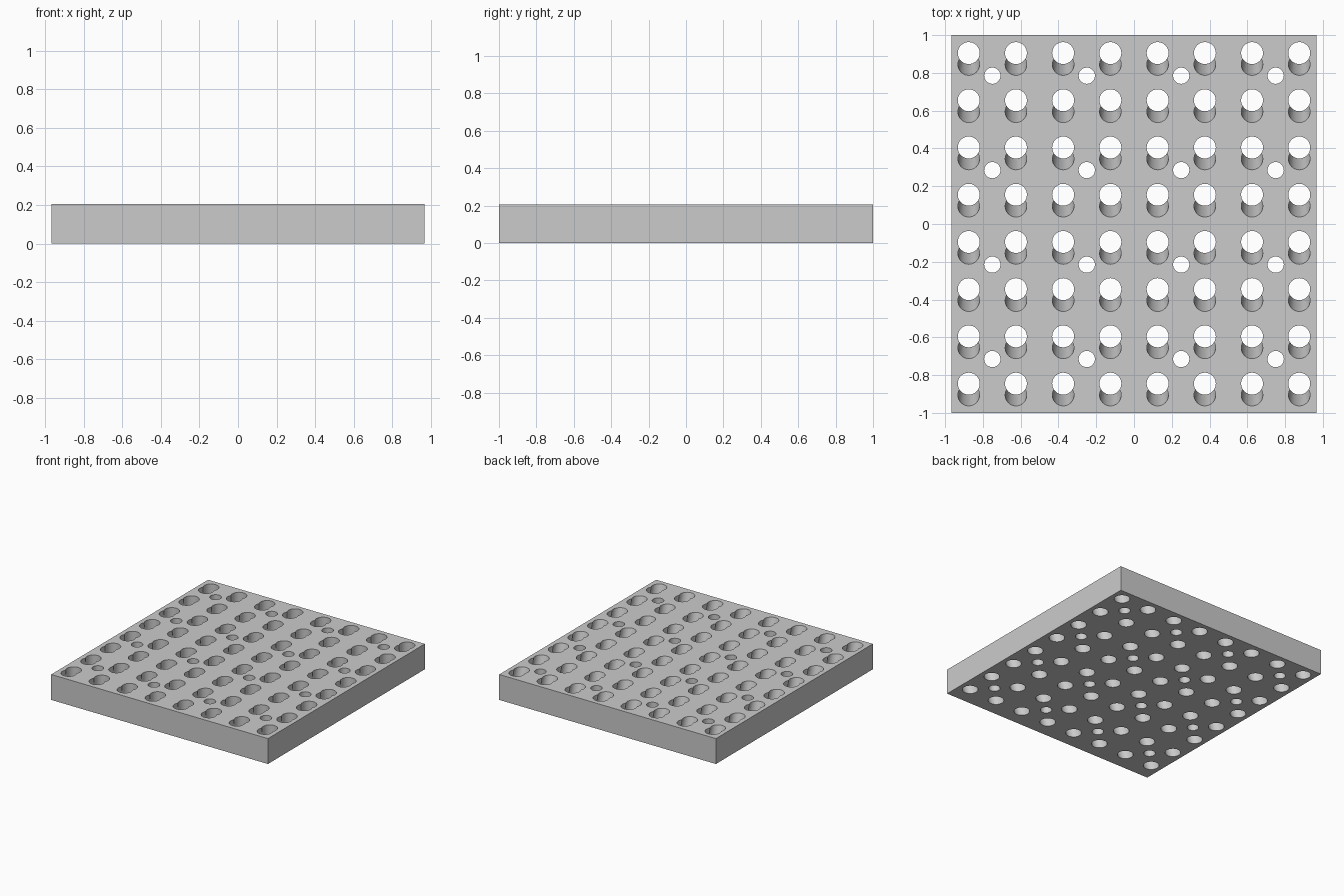
import bpy, bmesh, math
from mathutils import Matrix, Vector

cube = bpy.data.objects.get("Cube")
if cube:
    bpy.data.objects.remove(cube, do_unlink=True)

WIDTH, LENGTH, HEIGHT = 1.934, 2.0, 0.205
PITCH = 0.25
OVERSHOOT = 0.05

grey = bpy.data.materials.new("light grey")
grey.use_nodes = True
colour = (0.6, 0.6, 0.6, 1)
grey.diffuse_color = colour
grey.node_tree.nodes["Principled BSDF"].inputs["Base Color"].default_value = colour


def make_object(name, bm):
    mesh = bpy.data.meshes.new(name)
    bm.to_mesh(mesh)
    bm.free()
    mesh.materials.append(grey)
    obj = bpy.data.objects.new(name, mesh)
    bpy.context.collection.objects.link(obj)
    return obj


def hole_cutter(name, centres, radius, lean=0.0):
    """Cylinders through the block, sheared along y by lean from base to top."""
    bm = bmesh.new()
    shear = Matrix.Identity(4)
    shear[1][2] = lean / HEIGHT
    for x, y in centres:
        move = Matrix.Translation(Vector((x, y, 0)))
        lift = Matrix.Translation(Vector((0, 0, HEIGHT / 2)))
        bmesh.ops.create_cone(bm, cap_ends=True, segments=32, radius1=radius,
                              radius2=radius, depth=HEIGHT + 2 * OVERSHOOT,
                              matrix=move @ shear @ lift)
    cutter = make_object(name, bm)
    cutter.hide_render = True
    return cutter


# Solid block
bm = bmesh.new()
bmesh.ops.create_cube(bm, size=1)
bmesh.ops.scale(bm, vec=(WIDTH, LENGTH, HEIGHT), verts=bm.verts)
bmesh.ops.translate(bm, vec=(0, 0, HEIGHT / 2), verts=bm.verts)
block = make_object("perforated_block", bm)

# Grid of large holes, each with a leaning hole opening toward the front
large = [((i - 3.5) * PITCH, 0.03 + (j - 3.5) * PITCH)
         for i in range(8) for j in range(8)]
# Sparser grid of small holes
small = [((i - 1.5) * 2 * PITCH, 0.035 + (j - 1.5) * 2 * PITCH)
         for i in range(4) for j in range(4)]

cutters = [
    hole_cutter("straight_hole_cutter", large, 0.058),
    hole_cutter("leaning_hole_cutter", [(x, y - 0.001) for x, y in large], 0.0572, -0.06),
    hole_cutter("small_hole_cutter", small, 0.043),
]
for cutter in cutters:
    cut = block.modifiers.new(cutter.name, "BOOLEAN")
    cut.operation = "DIFFERENCE"
    cut.solver = "EXACT"
    cut.object = cutter

# Bake the cuts and drop the cutters
bpy.context.view_layer.update()
depsgraph = bpy.context.evaluated_depsgraph_get()
result = bpy.data.meshes.new_from_object(block.evaluated_get(depsgraph))
block.modifiers.clear()
block.data = result
for cutter in cutters:
    bpy.data.objects.remove(cutter, do_unlink=True)

# Round walls smooth, rims sharp
for obj in bpy.context.selected_objects:
    obj.select_set(False)
block.select_set(True)
bpy.context.view_layer.objects.active = block
bpy.ops.object.shade_smooth_by_angle(angle=math.radians(15))
